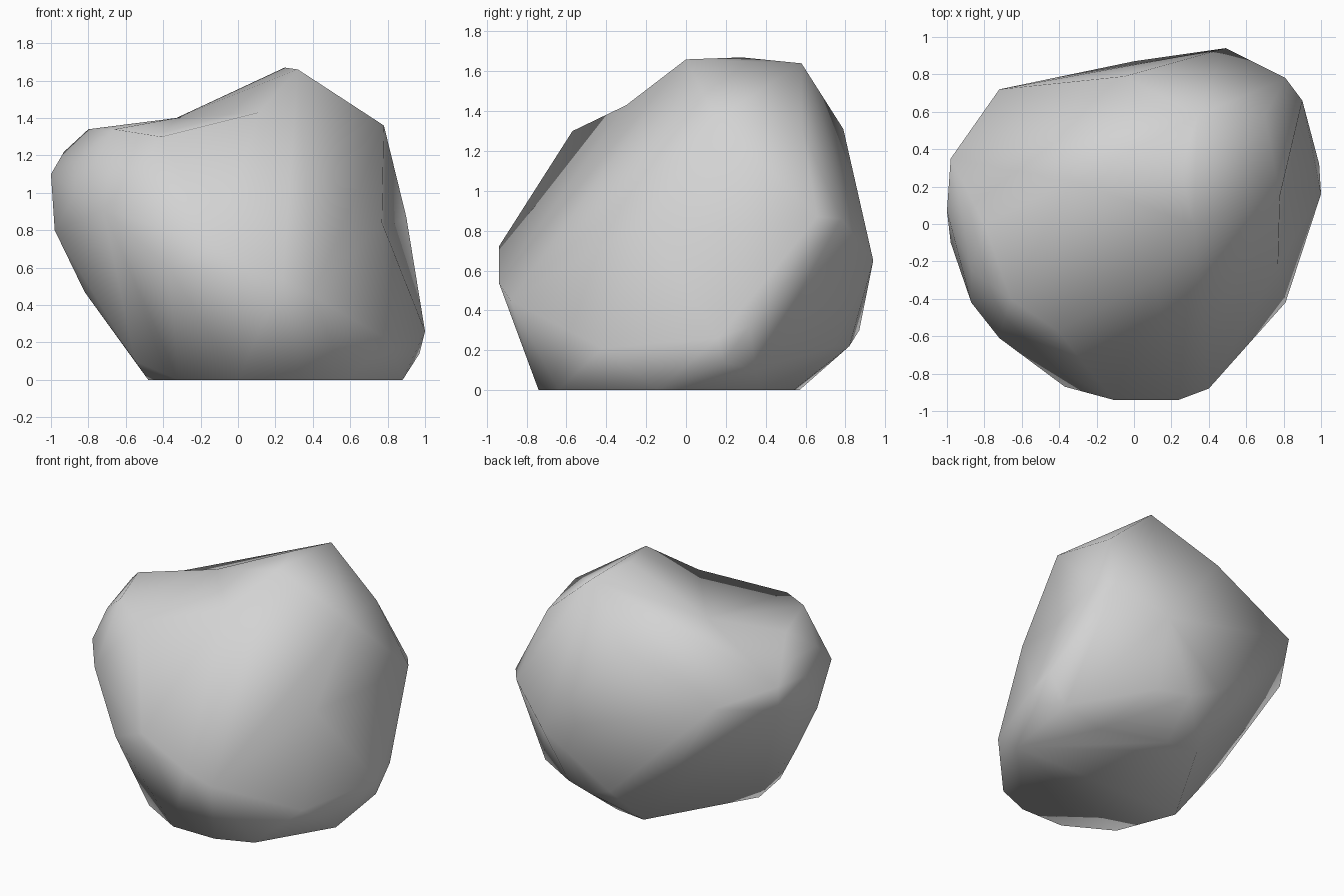
import bpy
import bmesh
from mathutils import Vector

# Remove the default cube only
default_cube = bpy.data.objects.get("Cube")
if default_cube:
    bpy.data.objects.remove(default_cube, do_unlink=True)


def make_material(name, colour):
    material = bpy.data.materials.new(name)
    material.use_nodes = True
    material.diffuse_color = colour
    shader = material.node_tree.nodes["Principled BSDF"]
    shader.inputs["Base Color"].default_value = colour
    shader.inputs["Roughness"].default_value = 0.9
    return material


def add_corners(bm, corners):
    for corner in corners:
        bm.verts.new(corner)


def add_base(bm, outline):
    """Flat footprint resting on the ground."""
    add_corners(bm, [(x, y, 0) for x, y in outline])


def drop_loose(bm):
    loose = [v for v in bm.verts if not v.link_faces]
    bmesh.ops.delete(bm, geom=loose, context="VERTS")
    bmesh.ops.recalc_face_normals(bm, faces=bm.faces[:])


def wrap_hull(bm):
    """Wrap the corners in a tight skin and drop any corner left inside."""
    bmesh.ops.convex_hull(bm, input=bm.verts[:])
    drop_loose(bm)


def press_hollow(bm, outside, bottom):
    """Replace the faces seen from the outside points with a fan around a low point."""
    seen = {f for f in bm.faces for point in outside
            if f.normal.dot(Vector(point) - f.calc_center_median()) > 0}
    rim = [e for e in bm.edges
           if sum(f in seen for f in e.link_faces) == 1]
    bmesh.ops.delete(bm, geom=list(seen), context="FACES")
    centre = bm.verts.new(bottom)
    for edge in rim:
        bm.faces.new((edge.verts[0], edge.verts[1], centre))
    drop_loose(bm)


bm = bmesh.new()

# Footprint
add_base(bm, [(-.48, -.15), (-.32, -.56), (0, -.74), (.33, -.74),
              (.58, -.64), (.88, -.14), (.62, .38), (.17, .54), (-.06, .57)])

# Bulging front
add_corners(bm, [(-.11, -.94, .72), (.24, -.94, .54), (-.37, -.87, .6),
                 (.4, -.88, .45), (-.72, -.61, .91)])

# Left side, leaning inward toward the top
add_corners(bm, [(.81, -.42, .21), (.77, -.22, .84), (1, .16, .26),
                 (.97, .19, .14), (.88, .35, .1), (.99, .32, .32),
                 (.9, .66, .87), (.78, .15, 1.36), (.7, .58, 1.32)])

# Undercut back
add_corners(bm, [(.81, .78, .86), (.49, .94, .65), (0, .87, .3),
                 (.2, .82, .22), (.42, .74, .22), (-.72, .72, 1.03),
                 (-.05, .79, 1.31)])

# Overhanging right side
add_corners(bm, [(-1, .07, 1.1), (-.98, -.1, .8), (-.98, .35, 1.12),
                 (-.97, .33, .94), (-.87, -.42, 1), (-.87, -.25, 1.16),
                 (-.82, -.1, .47), (-.55, -.29, .1), (-.93, .12, 1.22),
                 (-.8, 0, 1.34)])

# Crown and front ridge
add_corners(bm, [(.32, 0, 1.66), (.25, .28, 1.67), (.34, .58, 1.64),
                 (.11, -.3, 1.43), (-.41, -.57, 1.3), (-.66, -.4, 1.34)])

wrap_hull(bm)

# Saddle between the crown and the right shoulder, open to the front ridge
press_hollow(bm, [(-.2, -.15, 1.68), (-.3, .25, 1.5)], (-.33, .23, 1.4))

# Slight dish in the left side
press_hollow(bm, [(.893, .2, .9)], (.81, .2, .82))

mesh = bpy.data.meshes.new("boulder")
bm.to_mesh(mesh)
bm.free()

boulder = bpy.data.objects.new("boulder", mesh)
bpy.context.collection.objects.link(boulder)
mesh.materials.append(make_material("stone grey", (.65, .65, .65, 1)))

# Smooth shading over the coarse facets
for polygon in mesh.polygons:
    polygon.use_smooth = True
